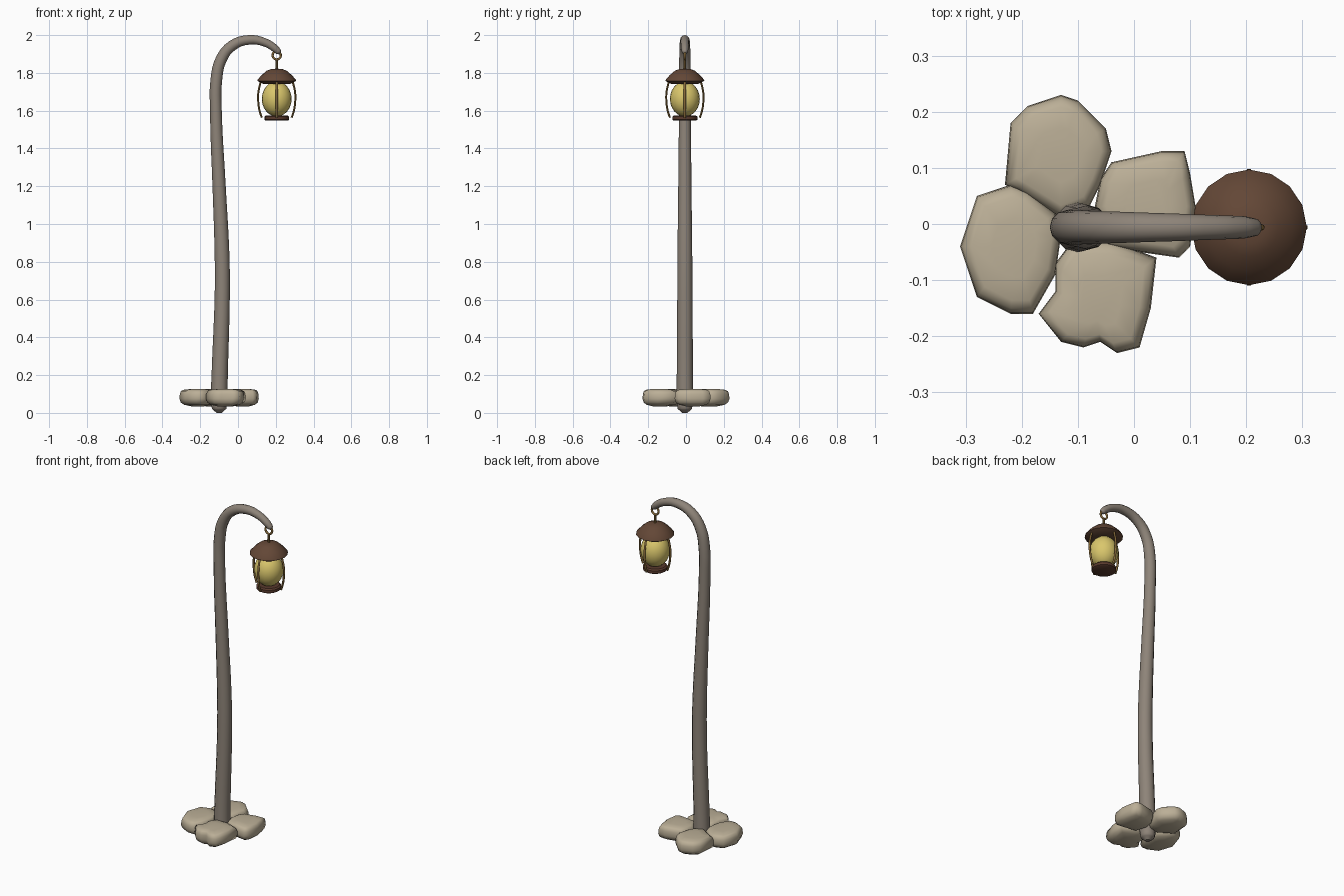
import bpy, bmesh, math
from mathutils import Vector

cube = bpy.data.objects.get("Cube")
if cube:
    bpy.data.objects.remove(cube, do_unlink=True)


def material(name, r, g, b):
    mat = bpy.data.materials.new(name)
    mat.use_nodes = True
    mat.diffuse_color = (r, g, b, 1)
    mat.node_tree.nodes["Principled BSDF"].inputs["Base Color"].default_value = (r, g, b, 1)
    return mat


WOOD = material("weathered wood", .27, .23, .19)
STONE = material("pale stone", .50, .43, .31)
ROOF = material("brown roof", .125, .063, .037)
BASE = material("dark red brown", .10, .042, .026)
GLASS = material("yellow glass", .70, .57, .15)
BRASS = material("old brass", .26, .155, .045)

CENTRE_Y = -.006
LAMP = Vector((.205, CENTRE_Y, 0))


def finish(obj, mat, angle=60):
    """Assign the material and shade smoothly, keeping sharp edges."""
    obj.data.materials.clear()
    obj.data.materials.append(mat)
    bpy.ops.object.select_all(action="DESELECT")
    obj.select_set(True)
    bpy.context.view_layer.objects.active = obj
    bpy.ops.object.shade_smooth_by_angle(angle=math.radians(angle))
    return obj


def loft(name, rings, mat, angle=60):
    """Skin a stack of rings of equal size and cap both ends."""
    bm = bmesh.new()
    loops = [[bm.verts.new(p) for p in ring] for ring in rings]
    for low, high in zip(loops, loops[1:]):
        for i in range(len(low)):
            j = (i + 1) % len(low)
            bm.faces.new((low[i], low[j], high[j], high[i]))
    bm.faces.new(loops[0])
    bm.faces.new(loops[-1])
    bmesh.ops.recalc_face_normals(bm, faces=bm.faces)
    mesh = bpy.data.meshes.new(name)
    bm.to_mesh(mesh)
    bm.free()
    obj = bpy.data.objects.new(name, mesh)
    bpy.context.collection.objects.link(obj)
    return finish(obj, mat, angle)


def lathe(name, profile, mat, sides=16, angle=40):
    """Turn a (radius, height) profile around the lantern axis."""
    rings = []
    for r, z in profile:
        turns = [math.tau * i / sides for i in range(sides)]
        rings.append([LAMP + Vector((r * math.cos(a), r * math.sin(a), z)) for a in turns])
    return loft(name, rings, mat, angle)


def tube(name, points, mat, smoothness=6, sides=2):
    """Sweep a circle along (position, radius) points."""
    curve = bpy.data.curves.new(name, "CURVE")
    curve.dimensions = "3D"
    curve.bevel_depth = 1
    curve.bevel_resolution = sides
    curve.use_fill_caps = True
    curve.resolution_u = smoothness
    spline = curve.splines.new("BEZIER")
    spline.bezier_points.add(len(points) - 1)
    for knot, (pos, radius) in zip(spline.bezier_points, points):
        knot.co = pos
        knot.radius = radius
        knot.handle_left_type = knot.handle_right_type = "AUTO"
    obj = bpy.data.objects.new(name, curve)
    bpy.context.collection.objects.link(obj)
    bpy.ops.object.select_all(action="DESELECT")
    obj.select_set(True)
    bpy.context.view_layer.objects.active = obj
    bpy.ops.object.convert(target="MESH")
    return finish(bpy.context.object, mat)


# Crooked post: x, z and radius along its centre line
POST = [
    (-.10, 0, .014), (-.10, .022, .038), (-.10, .07, .045), (-.097, .2, .043),
    (-.083, .65, .04), (-.085, .85, .039), (-.1, 1.2, .035), (-.117, 1.6, .031),
    (-.115, 1.76, .031), (-.09, 1.87, .03), (-.03, 1.945, .028), (.06, 1.975, .025),
    (.14, 1.962, .022), (.195, 1.93, .02), (.215, 1.91, .016), (.221, 1.9, .005),
]
tube("post", [((x, CENTRE_Y, z), r) for x, z, r in POST], WOOD, 4, 4)

# Base stones: outlines in hundredths, swept through a rounded side profile
STONES = {
    "back_stone": [(-13, 23), (-10, 22), (-5, 17), (-4, 13), (-6, 7), (-8, 3), (-13, 1),
                   (-21, 6), (-23, 7), (-22, 18), (-19, 21)],
    "right_stone": [(-22, 7), (-28, 5), (-31, -4), (-28, -13), (-22, -16), (-18, -16),
                    (-14, -9), (-13, -2), (-14, 2), (-19, 6)],
    "front_stone": [(-14, -7), (-14, -12), (-17, -16), (-13, -21), (-9, -22), (-6, -21),
                    (-3, -23), (1, -22), (3, -15), (4, -6), (-4, -3), (-11, -3)],
    "left_stone": [(-6, 8), (-4, 11), (5, 13), (9, 13), (10, 9), (11, 3), (10, -4),
                   (8, -6), (1, -5), (-5, -4), (-7, 3)],
}
SIDE = [(.4, .035), (.75, .043), (.93, .055), (1, .075), (.98, .1), (.92, .115),
        (.8, .122), (.45, .126)]
for name, outline in STONES.items():
    points = [Vector((x, y, 0)) / 100 for x, y in outline]
    middle = sum(points, Vector()) / len(points)
    rings = [[middle + (p - middle) * s + Vector((0, 0, z)) for p in points] for s, z in SIDE]
    loft(name, rings, STONE, 80)

# Lantern body
lathe("lantern_roof", [(.01, 1.75), (.068, 1.74), (.103, 1.758), (.1, 1.766), (.078, 1.79),
                       (.052, 1.812), (.03, 1.82), (.008, 1.822)], ROOF, angle=50)
lathe("lantern_base", [(.058, 1.547), (.066, 1.552), (.066, 1.568), (.058, 1.575)], BASE)

bpy.ops.mesh.primitive_uv_sphere_add(segments=20, ring_count=12, location=LAMP + Vector((0, 0, 1.662)))
globe = bpy.context.object
globe.name = "glass_globe"
globe.scale = (.079, .079, .093)
finish(globe, GLASS)

# Four bowed bars around the globe
for i in range(4):
    a = math.tau * i / 4
    out = Vector((math.cos(a), math.sin(a), 0))
    bow = [(.085, 1.752), (.097, 1.7), (.098, 1.65), (.091, 1.6), (.079, 1.563)]
    tube(f"lantern_bar_{i + 1}", [(LAMP + out * r + Vector((0, 0, z)), .006) for r, z in bow], BRASS, 3, 1)

# Hanging ring and its stem
bpy.ops.mesh.primitive_torus_add(major_segments=16, minor_segments=8, major_radius=.022,
                                 minor_radius=.006, location=LAMP + Vector((0, 0, 1.893)),
                                 rotation=(math.pi / 2, 0, 0))
bpy.context.object.name = "hanging_ring"
finish(bpy.context.object, BRASS)
lathe("hanging_stem", [(.006, 1.815), (.006, 1.872)], BRASS, 8)
